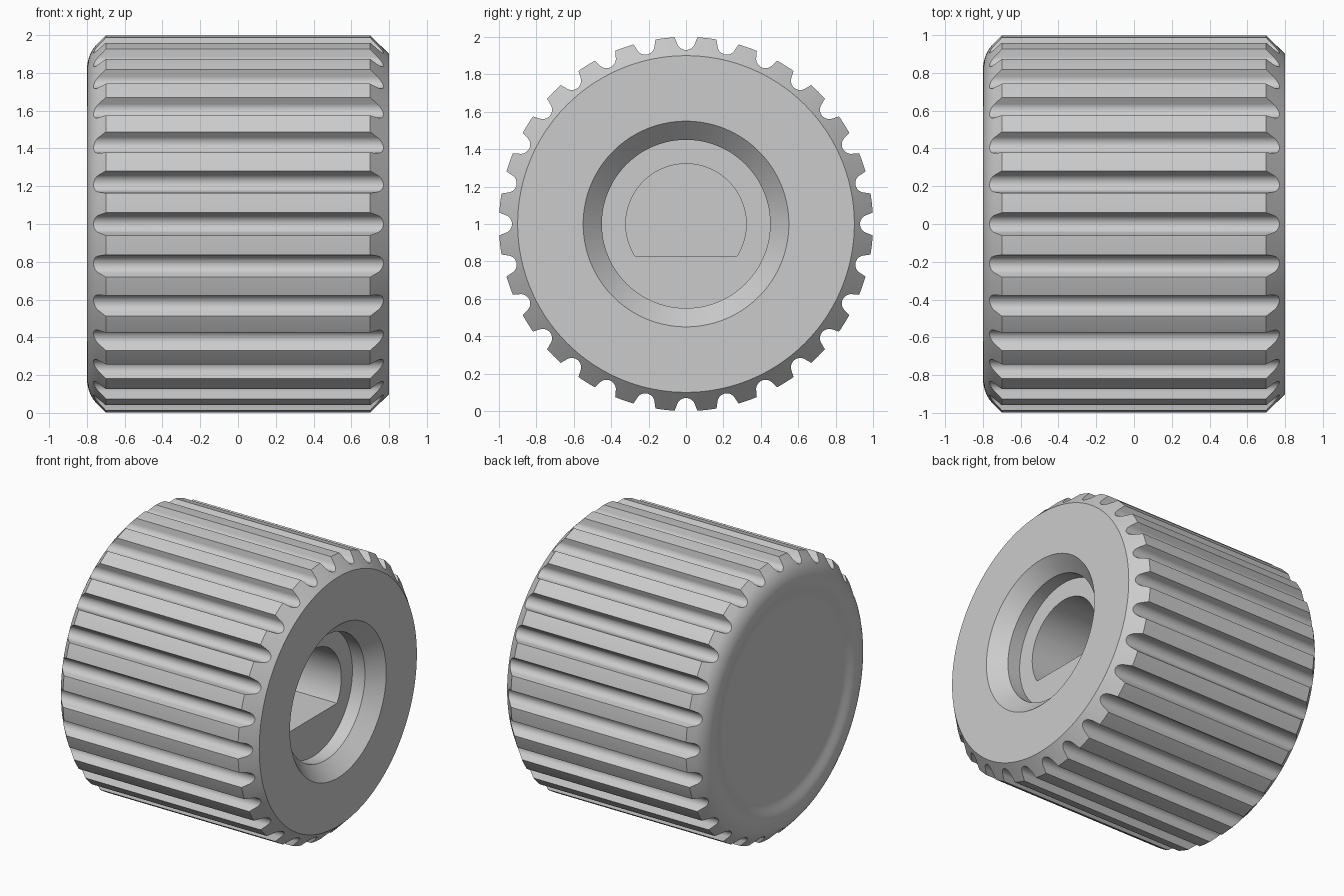
import bpy, bmesh
from math import sin, cos, tan, acos, pi, radians
from mathutils import Matrix

cube = bpy.data.objects.get("Cube")
if cube:
    bpy.data.objects.remove(cube)

GROOVES = 28
SEGMENTS = GROOVES * 6

grey = bpy.data.materials.new("light_grey")
grey.use_nodes = True
colour = (0.6, 0.6, 0.6, 1)
grey.diffuse_color = colour
grey.node_tree.nodes["Principled BSDF"].inputs["Base Color"].default_value = colour


def make_object(name, bm):
    """The knob's centre line runs along x, one unit above the ground."""
    bmesh.ops.recalc_face_normals(bm, faces=bm.faces)
    mesh = bpy.data.meshes.new(name)
    bm.to_mesh(mesh)
    bm.free()
    mesh.materials.append(grey)
    obj = bpy.data.objects.new(name, mesh)
    obj.location.z = 1
    bpy.context.collection.objects.link(obj)
    return obj


def add_prism(bm, outline, x_start, x_end, turn=0):
    """Extrude a (y, z) outline along x, turned about the centre line."""
    spin = Matrix.Rotation(turn, 4, "X")
    rings = [[bm.verts.new((x, y, z)) for y, z in outline] for x in (x_start, x_end)]
    for ring in rings:
        bm.faces.new(ring)
    for i in range(len(outline)):
        bm.faces.new([rings[0][i - 1], rings[0][i], rings[1][i], rings[1][i - 1]])
    bmesh.ops.transform(bm, matrix=spin, verts=rings[0] + rings[1])


def cut(target, cutter):
    """Subtract the cutter, then remove it."""
    cutter.hide_render = True
    mod = target.modifiers.new("cut", "BOOLEAN")
    mod.operation = "DIFFERENCE"
    mod.solver = "EXACT"
    mod.object = cutter
    bpy.context.view_layer.objects.active = target
    bpy.ops.object.modifier_apply(modifier=mod.name)
    bpy.data.objects.remove(cutter)


# Knob body: (x, radius) profile with a shallow dished cap, a rounded rim,
# a chamfered open end and a countersunk recess
round_r, crest_r, dish_r, dish_depth = 0.2, 0.817, 0.68, 0.03
dish = [(-0.8 + dish_depth * (1 + cos(pi * t)) / 2, dish_r + (crest_r - dish_r) * t)
        for t in (i / 10 for i in range(10))]
fillet = [(-0.8 + round_r * (1 - cos(a)), crest_r + round_r * sin(a))
          for a in (radians(45) * i / 8 for i in range(9))]
profile = [(-0.8 + dish_depth, 0)] + dish + fillet + [
    (-0.7, 1), (0.7, 1), (0.8, 0.9), (0.8, 0.55), (0.7, 0.45), (0.6, 0.45), (0.6, 0)]
bm = bmesh.new()
verts = [bm.verts.new((x, 0, r)) for x, r in profile]
edges = [bm.edges.new(pair) for pair in zip(verts, verts[1:])]
bmesh.ops.spin(bm, geom=verts + edges, cent=(0, 0, 0), axis=(1, 0, 0),
               angle=2 * pi, steps=SEGMENTS)
bmesh.ops.remove_doubles(bm, verts=bm.verts, dist=0.0001)
knob = make_object("knob_body", bm)

# Grip grooves: round bottoms with walls that flare outwards
groove_r, groove_z, flare, outer_z = 0.05, 0.98, radians(21), 1.05
bottom = [(groove_r * cos(a), groove_z + groove_r * sin(a))
          for a in (-flare - (pi - 2 * flare) * i / 14 for i in range(15))]
edge_y, edge_z = bottom[0]
mouth = edge_y + (outer_z - edge_z) * tan(flare)
groove = [(mouth, outer_z)] + bottom + [(-mouth, outer_z)]
bm = bmesh.new()
for i in range(GROOVES):
    add_prism(bm, groove, -1, 1, 2 * pi * i / GROOVES)
cut(knob, make_object("groove_cutter", bm))

# Shaft socket: D-shaped hole with its flat at the bottom
hole_r, flat_z = 0.322, -0.17
half = acos(-flat_z / hole_r)
start = half - pi / 2
socket = [(hole_r * cos(a), hole_r * sin(a))
          for a in (start + (2 * pi - 2 * half) * i / 64 for i in range(65))]
bm = bmesh.new()
add_prism(bm, socket, -0.4, 0.7)
cut(knob, make_object("socket_cutter", bm))

# Smooth curves with crisp groove, chamfer and recess edges
bpy.ops.object.select_all(action="DESELECT")
knob.select_set(True)
bpy.context.view_layer.objects.active = knob
bpy.ops.object.shade_smooth_by_angle(angle=radians(25))
weighted = knob.modifiers.new("even_shading", "WEIGHTED_NORMAL")
weighted.keep_sharp = True
